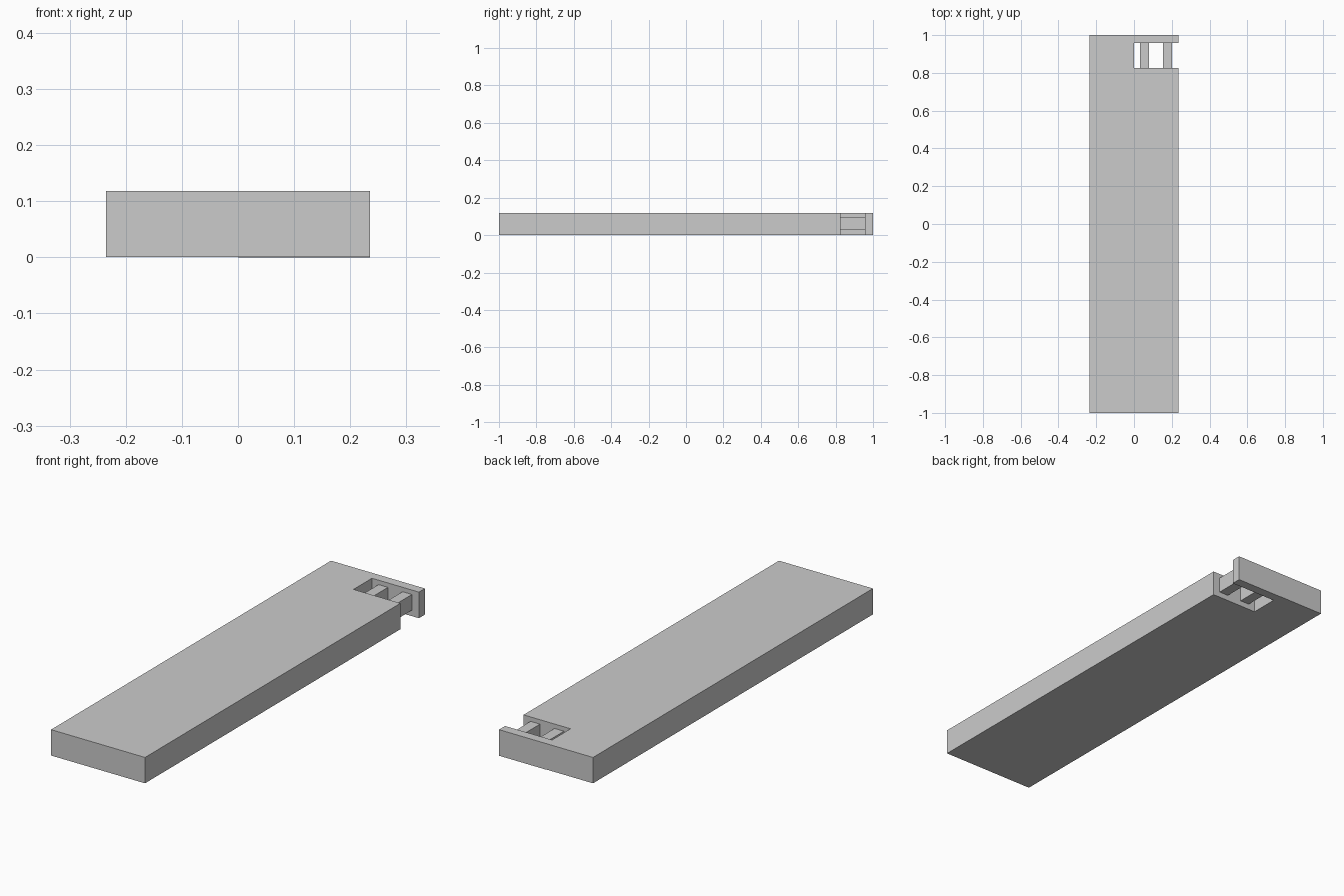
import bpy, bmesh

if "Cube" in bpy.data.objects:
    bpy.data.objects.remove(bpy.data.objects["Cube"])

W, H = 0.235, 0.118      # half width, thickness
NOTCH_Y, PLATE_Y = 0.825, 0.957


def new_object(name, bm):
    mesh = bpy.data.meshes.new(name)
    bmesh.ops.recalc_face_normals(bm, faces=bm.faces)
    bm.to_mesh(mesh)
    bm.free()
    obj = bpy.data.objects.new(name, mesh)
    bpy.context.collection.objects.link(obj)
    return obj


def prism(name, outline, z0, z1):
    """Extrude a plan outline from z0 up to z1."""
    bm = bmesh.new()
    face = bm.faces.new([bm.verts.new((x, y, z0)) for x, y in outline])
    ext = bmesh.ops.extrude_face_region(bm, geom=[face])["geom"]
    top = [v for v in ext if isinstance(v, bmesh.types.BMVert)]
    bmesh.ops.translate(bm, verts=top, vec=(0, 0, z1 - z0))
    return new_object(name, bm)


def box(name, x0, x1, y0, y1, z0, z1):
    return prism(name, [(x0, y0), (x1, y0), (x1, y1), (x0, y1)], z0, z1)


# Long slab with one corner notched out
prism("slab", [(-W, -1), (W, -1), (W, NOTCH_Y), (0, NOTCH_Y), (0, 1), (-W, 1)],
      0.001, H)

# Two short bars bridging the notch
for i, x in enumerate((0.033, 0.153)):
    box(f"bar_{i + 1}", x, x + 0.047, NOTCH_Y, PLATE_Y, 0.027, 0.098)

# End plate closing the notched corner
box("end_plate", 0, W, PLATE_Y, 1, 0, H)
